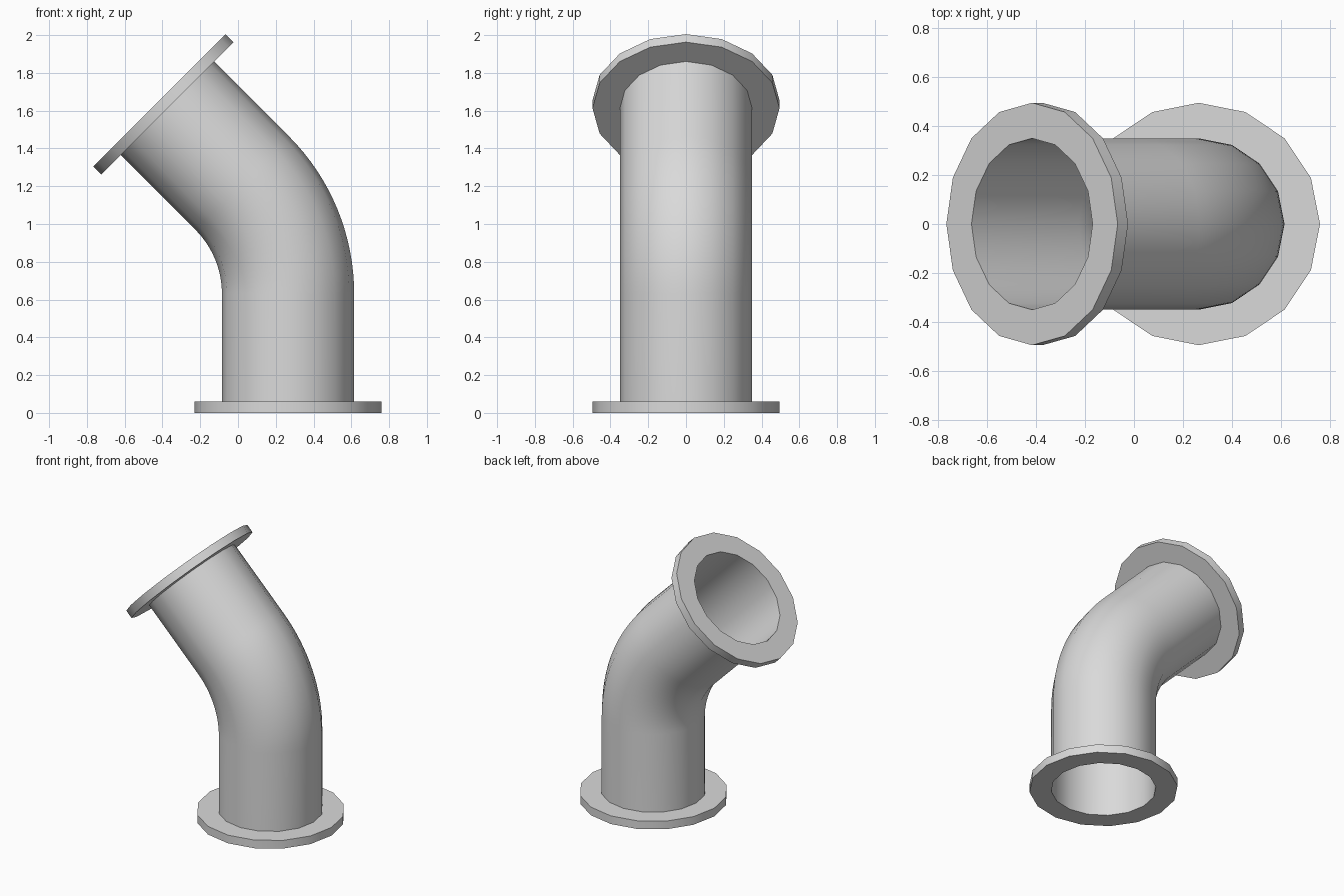
import bpy, bmesh, math
from mathutils import Vector, Matrix

if "Cube" in bpy.data.objects:
    bpy.data.objects.remove(bpy.data.objects["Cube"])

SIDES = 16
PIPE_R, FLANGE_R, THICK = 0.35, 0.495, 0.06
BASE_X, BEND_Z, BEND_R = 0.265, 0.63, 0.83
BEND_ANGLE, BEND_STEPS = math.radians(45), 16
UPPER_LENGTH = 0.56

grey = bpy.data.materials.new("light_grey")
grey.use_nodes = True
grey.diffuse_color = (0.7, 0.7, 0.7, 1)
grey.node_tree.nodes["Principled BSDF"].inputs["Base Color"].default_value = (0.7, 0.7, 0.7, 1)


def frame(center, tilt):
    """Placement whose z axis leans from vertical towards -x."""
    return Matrix.Translation(center) @ Matrix.Rotation(-tilt, 4, 'Y')


def ring(bm, matrix, radius):
    step = 2 * math.pi / SIDES
    return [bm.verts.new(matrix @ Vector((radius * math.cos(i * step), radius * math.sin(i * step), 0)))
            for i in range(SIDES)]


def bridge(bm, a, b):
    for i in range(SIDES):
        j = (i + 1) % SIDES
        bm.faces.new((a[i], a[j], b[j], b[i]))


def finish(bm, name):
    mesh = bpy.data.meshes.new(name)
    bm.to_mesh(mesh)
    bm.free()
    mesh.materials.append(grey)
    obj = bpy.data.objects.new(name, mesh)
    bpy.context.collection.objects.link(obj)
    bpy.ops.object.select_all(action='DESELECT')
    obj.select_set(True)
    bpy.context.view_layer.objects.active = obj
    bpy.ops.object.shade_smooth_by_angle(angle=math.radians(30))


def flange(name, matrix):
    """Flat ring plate with a hole as wide as the pipe."""
    bm = bmesh.new()
    corners = [(FLANGE_R, 0), (FLANGE_R, THICK), (PIPE_R, THICK), (PIPE_R, 0)]
    rings = [ring(bm, matrix @ Matrix.Translation((0, 0, z)), r) for r, z in corners]
    for k in range(4):
        bridge(bm, rings[k], rings[(k + 1) % 4])
    finish(bm, name)


# Pipe centre line: straight, bend, straight
stations = [frame((BASE_X, 0, THICK), 0)]
for k in range(BEND_STEPS + 1):
    a = BEND_ANGLE * k / BEND_STEPS
    stations.append(frame((BASE_X - BEND_R * (1 - math.cos(a)), 0, BEND_Z + BEND_R * math.sin(a)), a))
upper_end = stations[-1] @ Matrix.Translation((0, 0, UPPER_LENGTH))
stations.append(upper_end)

# Pipe, an open thin shell
bm = bmesh.new()
rings = [ring(bm, m, PIPE_R) for m in stations]
for a, b in zip(rings, rings[1:]):
    bridge(bm, a, b)
finish(bm, "bent_pipe")

# Flanges at both ends
flange("bottom_flange", frame((BASE_X, 0, 0), 0))
flange("top_flange", upper_end)
